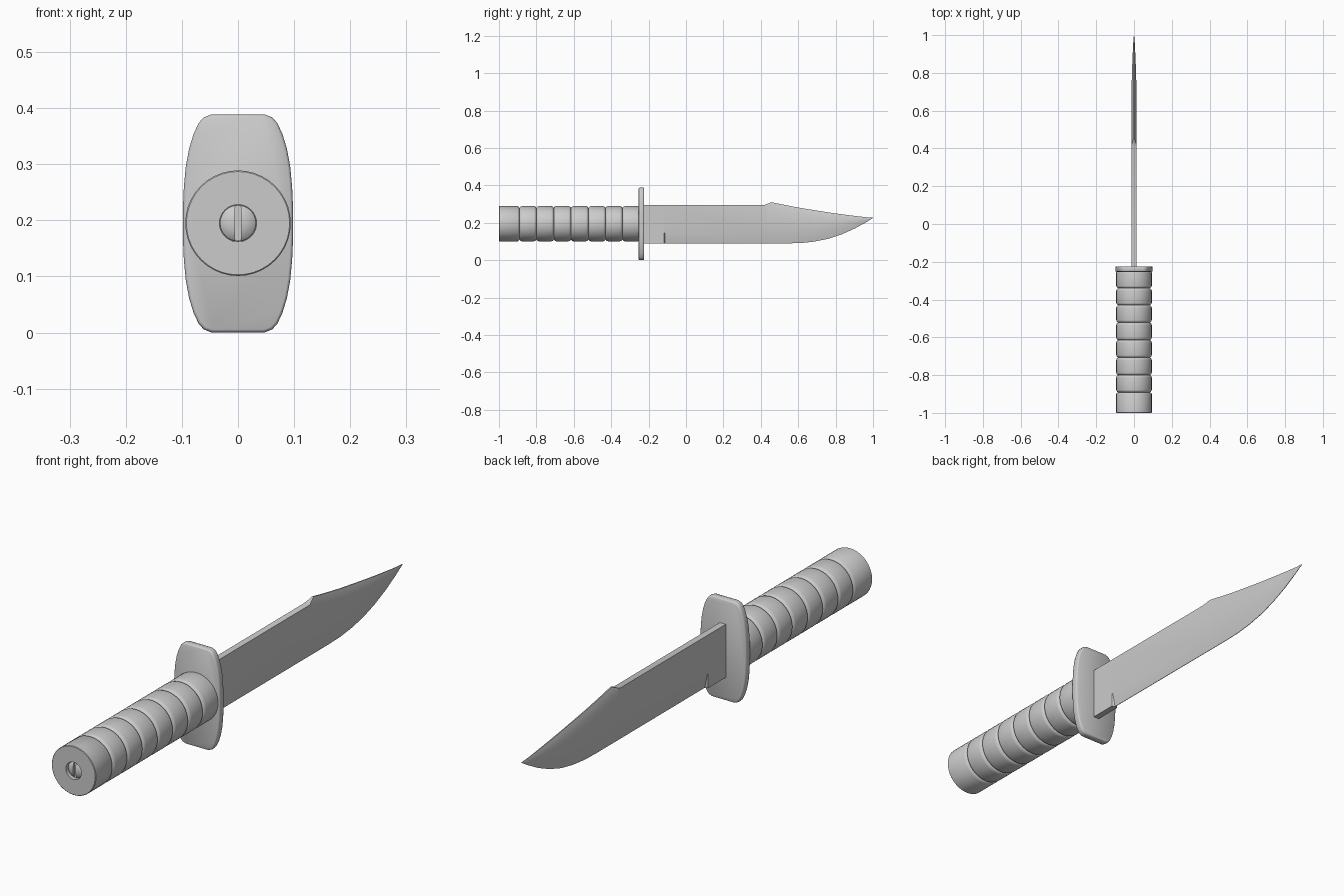
import bpy, bmesh, math

if "Cube" in bpy.data.objects:
    bpy.data.objects.remove(bpy.data.objects["Cube"])

CZ = 0.195      # height of the handle axis
R = 0.094       # handle radius


def finish(name, bm, angle=30):
    bmesh.ops.remove_doubles(bm, verts=bm.verts, dist=1e-5)
    bmesh.ops.recalc_face_normals(bm, faces=bm.faces)
    me = bpy.data.meshes.new(name)
    bm.to_mesh(me)
    bm.free()
    ob = bpy.data.objects.new(name, me)
    bpy.context.collection.objects.link(ob)
    bpy.ops.object.select_all(action='DESELECT')
    ob.select_set(True)
    bpy.context.view_layer.objects.active = ob
    bpy.ops.object.shade_smooth_by_angle(angle=math.radians(angle))
    return ob


def loft(bm, rings, caps=False):
    loops = [[bm.verts.new(p) for p in ring] for ring in rings]
    n = len(loops[0])
    for a, b in zip(loops, loops[1:]):
        for i in range(n):
            j = (i + 1) % n
            bm.faces.new((a[i], a[j], b[j], b[i]))
    if caps:
        bm.faces.new(loops[0])
        bm.faces.new(loops[-1])


def revolve(name, profile, seg=40):
    """Spin (y, radius) points about the handle axis."""
    bm = bmesh.new()
    loft(bm, [[(r * math.cos(2 * math.pi * i / seg), y,
                CZ + r * math.sin(2 * math.pi * i / seg)) for i in range(seg)]
              for y, r in profile], caps=True)
    return finish(name, bm, 40)


def ring_profile(y0, y1):
    return [(y0, R - 0.010), (y0 + 0.003, R - 0.005), (y0 + 0.007, R - 0.0015),
            (y0 + 0.013, R), (y1 - 0.013, R), (y1 - 0.007, R - 0.0015),
            (y1 - 0.003, R - 0.005), (y1, R - 0.010)]


# pommel with a shallow screw recess
revolve("pommel", [(-0.982, 0.033), (-1.0, 0.033), (-1.0, R - 0.002), (-0.998, R),
                   (-0.900, R), (-0.895, R - 0.003), (-0.891, R - 0.010)])

# stacked grip rings
cuts = [-0.891, -0.800, -0.707, -0.615, -0.522, -0.430, -0.340, -0.245]
for k, (a, b) in enumerate(zip(cuts, cuts[1:])):
    revolve(f"grip_ring_{k + 1}", ring_profile(a, b))

# slotted screw head
screw = revolve("screw_head", [(-0.980, 0.0325), (-0.987, 0.0320), (-0.992, 0.026),
                               (-0.996, 0.015), (-0.997, 0.006)], 32)
bpy.ops.mesh.primitive_cube_add(size=1, location=(0, -1.0, CZ))
slot = bpy.context.object
slot.name = "screw_slot_cutter"
slot.scale = (0.010, 0.026, 0.1)
mod = screw.modifiers.new("slot", 'BOOLEAN')
mod.object = slot
mod.operation = 'DIFFERENCE'
bpy.context.view_layer.objects.active = screw
bpy.ops.object.modifier_apply(modifier=mod.name)
bpy.data.objects.remove(slot)

# cross guard: one quarter outline mirrored both ways
quarter = [(0.098, 0.030), (0.0965, 0.065), (0.093, 0.102), (0.087, 0.134),
           (0.079, 0.160), (0.070, 0.179), (0.061, 0.189), (0.048, 0.194)]
half = quarter + [(-x, z) for x, z in reversed(quarter)]
outline = half + [(-x, -z) for x, z in half]
bm = bmesh.new()
loft(bm, [[(x * s, y, 0.1945 + z * t) for x, z in outline]
          for y, s, t in [(-0.253, 0.95, 0.975), (-0.251, 0.985, 0.992), (-0.246, 1, 1),
                          (-0.231, 1, 1), (-0.226, 0.985, 0.992), (-0.224, 0.95, 0.975)]],
     caps=True)
finish("guard", bm, 50)

# clip-point blade: y, top z, bottom z, half thickness, spine half, edge half,
# upper bevel height, lower bevel height
H = 0.0125
stations = [
    (-0.240, 0.295, 0.090, H, H, H, 0.001, 0.055),
    (-0.117, 0.295, 0.090, H, H, H, 0.001, 0.055),
    (-0.112, 0.295, 0.090, H, H, 0.001, 0.001, 0.055),
    (0.420, 0.295, 0.090, H, H, 0.001, 0.001, 0.055),
    (0.437, 0.302, 0.090, H, 0.007, 0.001, 0.015, 0.055),
    (0.455, 0.310, 0.090, H, 0.003, 0.001, 0.030, 0.055),
    (0.550, 0.291, 0.090, H, 0.002, 0.001, 0.030, 0.055),
    (0.620, 0.278, 0.092, H, 0.002, 0.001, 0.029, 0.055),
    (0.690, 0.267, 0.100, H, 0.002, 0.001, 0.027, 0.053),
    (0.760, 0.256, 0.114, 0.012, 0.002, 0.001, 0.025, 0.049),
    (0.830, 0.246, 0.137, 0.010, 0.002, 0.001, 0.021, 0.042),
    (0.900, 0.237, 0.168, 0.007, 0.0015, 0.001, 0.016, 0.030),
    (0.960, 0.230, 0.201, 0.004, 0.001, 0.001, 0.008, 0.013),
    (1.000, 0.2275, 0.2255, 0.0008, 0.0006, 0.0006, 0.0005, 0.0008),
]
rings = []
for y, zt, zb, h, ts, te, u, l in stations:
    side = [(ts, zt), (h, zt - u), (h, zb + l), (te, zb)]
    rings.append([(x, y, z) for x, z in side] + [(-x, y, z) for x, z in reversed(side)])
bm = bmesh.new()
loft(bm, rings, caps=True)
finish("blade", bm, 25)
